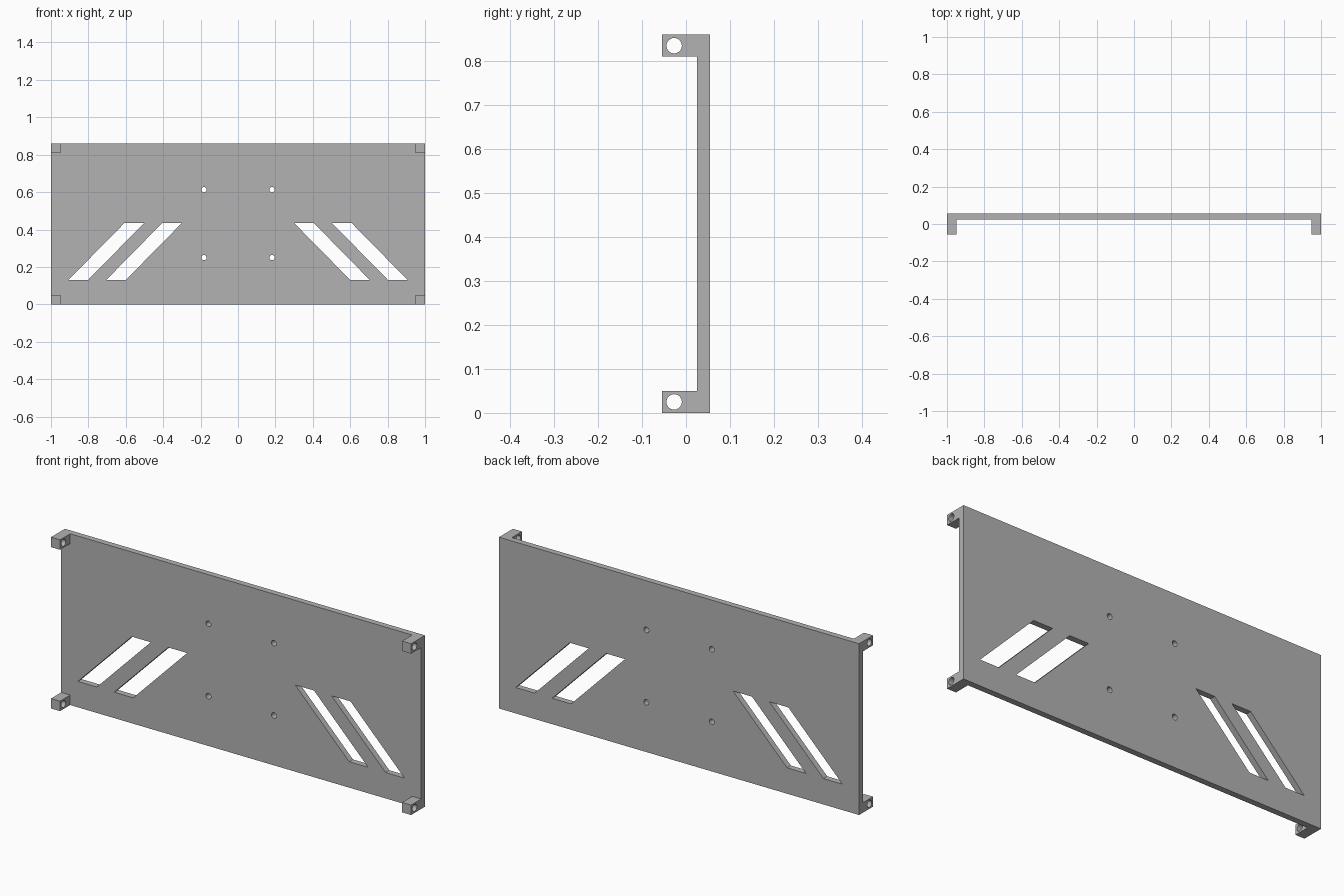
import bpy
import math
from mathutils import Matrix

W, H = 1.0, 0.86            # half width and height of the panel
FRONT, BACK = -0.055, 0.055
PANEL_FRONT = 0.025         # front face of the panel
LUG = 0.05                  # lug width and height
LUG_HOLE = 0.0175
SCREW_HOLE = 0.014

old = bpy.data.objects.get("Cube")
if old:
    bpy.data.objects.remove(old, do_unlink=True)

grey = bpy.data.materials.new("plain grey")
grey.use_nodes = True
grey.diffuse_color = (0.45, 0.45, 0.45, 1)
grey.node_tree.nodes["Principled BSDF"].inputs["Base Color"].default_value = grey.diffuse_color


def rect(x0, x1, y0, y1):
    return [(x0, y0), (x1, y0), (x1, y1), (x0, y1)]


def circle(cx, cy, r, n=32):
    return [(cx + r * math.cos(math.tau * i / n), cy + r * math.sin(math.tau * i / n))
            for i in range(n)]


def cut_sheet(name, outlines, thickness, matrix):
    """Flat filled profile, inner outlines become holes, extruded about its plane."""
    curve = bpy.data.curves.new(name, "CURVE")
    curve.dimensions = "2D"
    curve.fill_mode = "BOTH"
    curve.extrude = thickness / 2
    for points in outlines:
        spline = curve.splines.new("POLY")
        spline.points.add(len(points) - 1)
        for p, (x, y) in zip(spline.points, points):
            p.co = (x, y, 0, 1)
        spline.use_cyclic_u = True
    temp = bpy.data.objects.new(name + "_profile", curve)
    bpy.context.collection.objects.link(temp)
    mesh = bpy.data.meshes.new_from_object(
        temp.evaluated_get(bpy.context.evaluated_depsgraph_get()))
    bpy.data.objects.remove(temp, do_unlink=True)
    mesh.name = name
    mesh.transform(matrix)
    mesh.materials.clear()
    mesh.materials.append(grey)
    obj = bpy.data.objects.new(name, mesh)
    bpy.context.collection.objects.link(obj)
    bpy.context.view_layer.objects.active = obj
    bpy.ops.object.select_all(action="DESELECT")
    obj.select_set(True)
    bpy.ops.object.shade_smooth_by_angle(angle=math.radians(30))
    return obj


# Panel with slanted slots and four screw holes
outlines = [rect(-W, W, 0, H)]
for side in (-1, 1):
    for outer in (0.907, 0.705):
        outlines.append([(side * x, z) for x, z in (
            (outer, 0.13), (outer - 0.105, 0.13),
            (outer - 0.405, 0.435), (outer - 0.3, 0.435))])
    for z in (0.25, 0.613):
        outlines.append(circle(side * 0.182, z, SCREW_HOLE))
stand_up = Matrix.Rotation(math.pi / 2, 4, "X")
cut_sheet("panel", outlines, BACK - PANEL_FRONT,
          Matrix.Translation((0, (PANEL_FRONT + BACK) / 2, 0)) @ stand_up)

# Corner lugs, each with a sideways hole
face_side = Matrix.Rotation(math.pi / 2, 4, "Z") @ stand_up
for side, side_name in ((-1, "right"), (1, "left")):
    for z, level in ((0, "lower"), (H - LUG, "upper")):
        cut_sheet(f"{level}_{side_name}_lug",
                  [rect(FRONT, PANEL_FRONT, z, z + LUG),
                   circle(-0.027, z + LUG / 2, LUG_HOLE)],
                  LUG, Matrix.Translation((side * (W - LUG / 2), 0, 0)) @ face_side)
